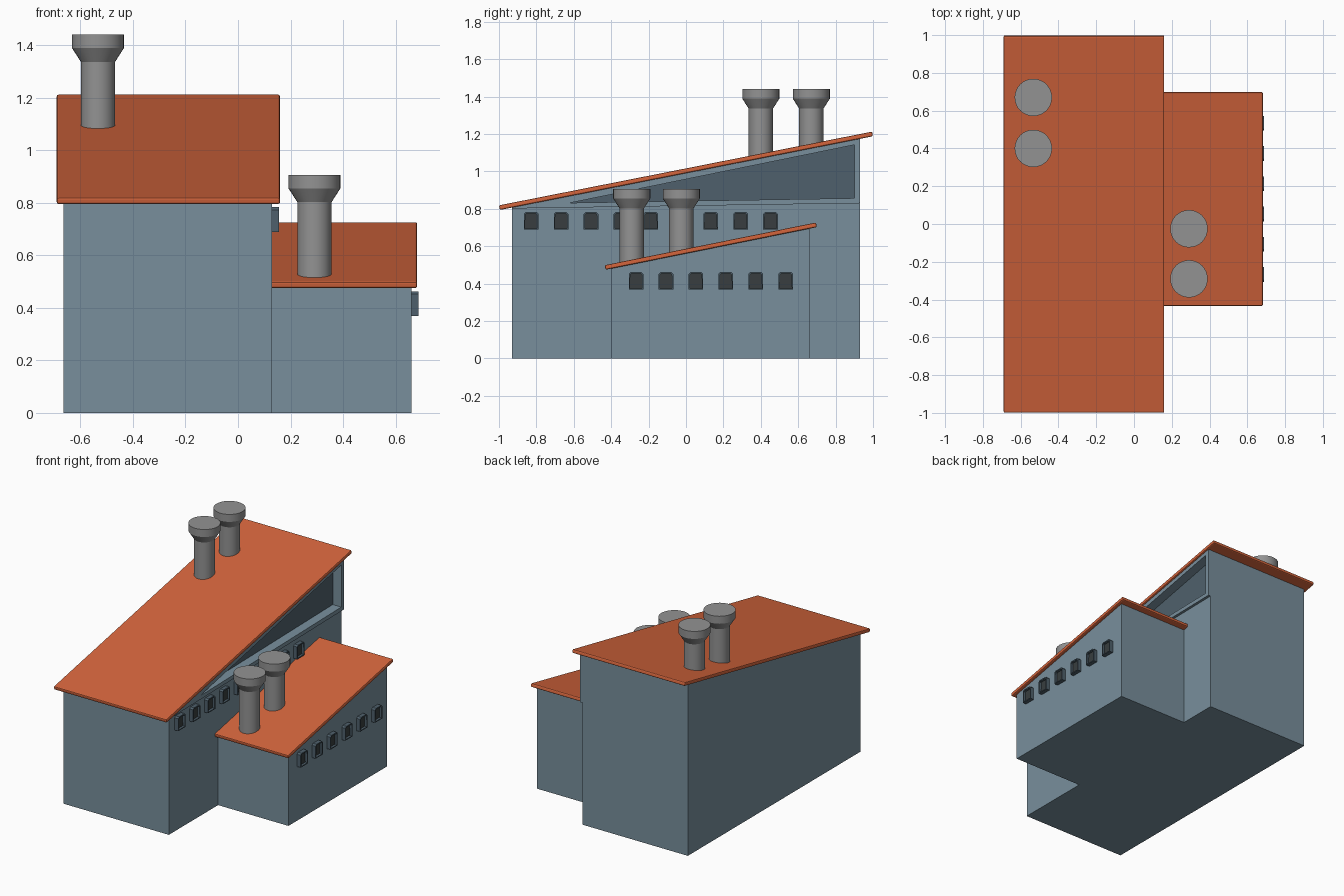
import bpy, bmesh, math

if "Cube" in bpy.data.objects:
    bpy.data.objects.remove(bpy.data.objects["Cube"])


def material(name, rgb):
    m = bpy.data.materials.new(name)
    m.diffuse_color = (*rgb, 1)
    m.use_nodes = True
    m.node_tree.nodes["Principled BSDF"].inputs["Base Color"].default_value = m.diffuse_color
    return m


WALL = material("blue grey wall", (0.188, 0.275, 0.335))
ROOF = material("terracotta roof", (0.66, 0.130, 0.046))
METAL = material("chimney grey", (0.29, 0.29, 0.29))
SLATE = material("dark slate", (0.078, 0.118, 0.150))
GLASS = material("dark glass", (0.040, 0.048, 0.050))


def finish(bm, name, *mats):
    bmesh.ops.recalc_face_normals(bm, faces=bm.faces[:])
    me = bpy.data.meshes.new(name)
    bm.to_mesh(me)
    bm.free()
    ob = bpy.data.objects.new(name, me)
    bpy.context.collection.objects.link(ob)
    for m in mats:
        me.materials.append(m)
    return ob


def prism_bm(profile, x0, x1):
    """Extrude a (y, z) outline along x."""
    bm = bmesh.new()
    f = bm.faces.new([bm.verts.new((x0, y, z)) for y, z in profile])
    ext = bmesh.ops.extrude_face_region(bm, geom=[f])["geom"]
    bmesh.ops.translate(bm, vec=(x1 - x0, 0, 0),
                        verts=[g for g in ext if isinstance(g, bmesh.types.BMVert)])
    bmesh.ops.recalc_face_normals(bm, faces=bm.faces[:])
    return bm


def prism(name, profile, x0, x1, mat):
    return finish(prism_bm(profile, x0, x1), name, mat)


def apply(ob, mod):
    bpy.context.view_layer.objects.active = ob
    bpy.ops.object.modifier_apply(modifier=mod.name)


def cut(ob, cutter):
    mod = ob.modifiers.new("cut", 'BOOLEAN')
    mod.operation, mod.solver, mod.object = 'DIFFERENCE', 'EXACT', cutter
    apply(ob, mod)


def main_z(y):
    return 0.806 + 0.1975 * (y + 1)


def wing_z(y):
    return 0.487 + 0.2018 * (y + 0.43)


def roof(name, zf, y0, y1, x0, x1, t=0.0125):
    """Sloping slab with softened edges."""
    a = math.atan2(zf(1) - zf(0), 1)
    dy, dz = -t * math.sin(a), t * math.cos(a)
    p, q = (y0 - dy, zf(y0 - dy)), (y1 + dy, zf(y1 + dy))
    ob = prism(name, [(p[0] - dy, p[1] - dz), (q[0] - dy, q[1] - dz),
                      (q[0] + dy, q[1] + dz), (p[0] + dy, p[1] + dz)], x0, x1, ROOF)
    mod = ob.modifiers.new("bevel", 'BEVEL')
    mod.width, mod.segments = 0.007, 2
    apply(ob, mod)


# walls of both volumes
main = prism("main_walls", [(-0.93, 0), (0.93, 0), (0.93, main_z(0.93)),
                            (-0.93, main_z(-0.93))], -0.665, 0.13, WALL)
prism("wing_walls", [(-0.40, 0), (0.66, 0), (0.66, wing_z(0.66)),
                     (-0.40, wing_z(-0.40))], 0.12, 0.66, WALL)

# raised gable frame with a recessed triangular panel
frame = prism("gable_frame", [(-0.93, 0.802), (0.93, 0.830), (0.93, main_z(0.93)),
                              (-0.93, main_z(-0.93))], 0.125, 0.148, WALL)
opening = [(-0.62, 0.832), (0.90, 0.857), (0.90, 1.142)]
cutter = prism("gable_cutter", opening, 0.08, 0.3, WALL)
cutter.hide_render = True
cut(main, cutter)
cut(frame, cutter)
bpy.data.objects.remove(cutter)
prism("gable_panel", opening, 0.076, 0.084, SLATE)

# roofs
roof("main_roof", main_z, -1.0, 1.0, -0.69, 0.16)
roof("wing_roof", wing_z, -0.435, 0.70, 0.12, 0.682)


# windows: clipped-corner boxes with a sunken pane
def window(name, x, y, z, depth=0.027, w=0.039, h=0.047, c=0.01):
    outline = [(y - w, z - h), (y + w, z - h), (y + w, z + h - c),
               (y + w - c, z + h), (y - w + c, z + h), (y - w, z + h - c)]
    bm = prism_bm(outline, x - 0.01, x + depth)
    face = max(bm.faces, key=lambda f: f.normal.x)
    bmesh.ops.inset_individual(bm, faces=[face], thickness=0.009)
    r = bmesh.ops.extrude_discrete_faces(bm, faces=[face])["faces"][0]
    bmesh.ops.translate(bm, vec=(-0.016, 0, 0), verts=r.verts[:])
    r.material_index = 1
    finish(bm, name, SLATE, GLASS)


for i in range(9):
    window(f"main_window_{i + 1}", 0.13, -0.828 + 0.16 * i, 0.736)
for i in range(6):
    window(f"wing_window_{i + 1}", 0.66, -0.267 + 0.16 * i, 0.415)


# chimneys: shaft, flare and cap turned from one profile
def chimney(name, x, y, base, top, n=32):
    rings = [(0.065, base), (0.065, top - 0.104), (0.099, top - 0.051), (0.099, top)]
    bm = bmesh.new()
    loops = [[bm.verts.new((x + r * math.cos(k * math.tau / n),
                            y + r * math.sin(k * math.tau / n), z)) for k in range(n)]
             for r, z in rings]
    for a, b in zip(loops, loops[1:]):
        for k in range(n):
            bm.faces.new((a[k], a[(k + 1) % n], b[(k + 1) % n], b[k]))
    bm.faces.new(loops[0])
    bm.faces.new(loops[-1])
    ob = finish(bm, name, METAL)
    bpy.ops.object.select_all(action='DESELECT')
    ob.select_set(True)
    bpy.context.view_layer.objects.active = ob
    bpy.ops.object.shade_smooth_by_angle(angle=math.radians(30))


for i, y in enumerate((0.40, 0.67)):
    chimney(f"main_chimney_{i + 1}", -0.533, y, main_z(y) - 0.01, 1.44)
for i, y in enumerate((-0.29, -0.025)):
    chimney(f"wing_chimney_{i + 1}", 0.291, y, wing_z(y) - 0.01, 0.906)
